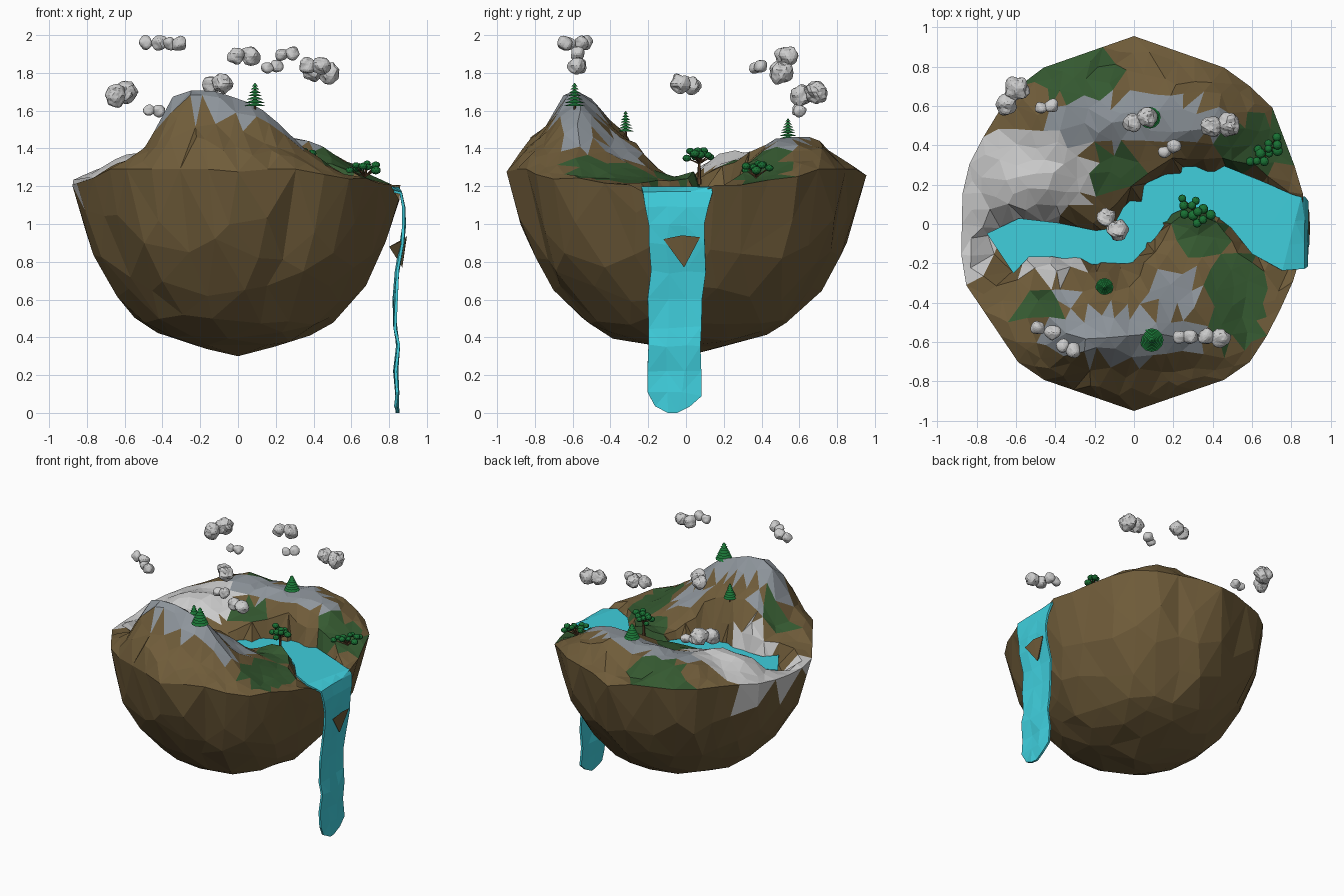
import bpy, bmesh, math, random
from mathutils import Vector, Matrix, noise
from mathutils.geometry import delaunay_2d_cdt

if "Cube" in bpy.data.objects:
    bpy.data.objects.remove(bpy.data.objects["Cube"])

random.seed(4)
R = random.uniform
N = 36

def mat(name, c):
    m = bpy.data.materials.new(name)
    m.diffuse_color = (*c, 1)
    m.use_nodes = True
    m.node_tree.nodes["Principled BSDF"].inputs["Base Color"].default_value = m.diffuse_color
    return m

EARTH = mat("earth", (0.16, 0.107, 0.042))
GRASS = mat("grass", (0.035, 0.10, 0.03))
ROCK = mat("rock", (0.27, 0.30, 0.33))
SNOW = mat("snow", (0.52, 0.52, 0.52))
WATER = mat("water", (0.05, 0.62, 0.72))
LEAF = mat("leaf", (0.01, 0.17, 0.035))
BARK = mat("bark", (0.12, 0.06, 0.025))

def finish(bm, name, mats=()):
    me = bpy.data.meshes.new(name)
    bm.to_mesh(me)
    bm.free()
    for m in mats:
        me.materials.append(m)
    ob = bpy.data.objects.new(name, me)
    bpy.context.collection.objects.link(ob)
    return ob

def lerp(pts, t):
    if t <= pts[0][0]:
        return pts[0][1]
    for (a, p), (b, q) in zip(pts, pts[1:]):
        if t <= b:
            return p + (q - p) * (t - a) / (b - a)
    return pts[-1][1]

# Plan outline of the island (corners, anticlockwise)
OUT = [(.86, .18), (.70, .60), (.50, .78), (0, .955), (-.53, .77), (-.72, .53), (-.87, .24), (-.88, -.27),
       (-.55, -.76), (0, -.95), (.55, -.76), (.70, -.53), (.85, -.2)]

def radius(p):
    """Distance to the outline in the direction of p."""
    d = p.normalized()
    for a, b in zip(OUT, OUT[1:] + OUT[:1]):
        a, b = Vector(a), Vector(b)
        ca, cb = a.x * d.y - a.y * d.x, d.x * b.y - d.y * b.x
        if ca >= -1e-9 and cb >= -1e-9:
            e = b - a
            return (a.x * e.y - a.y * e.x) / (d.x * e.y - d.y * e.x)
    return .88

# River course: x, y, half width
RIVER = [(-.68, -.15, .11), (-.56, -.07, .09), (-.4, -.08, .075), (-.2, -.12, .075),
         (-.06, -.11, .09), (.03, .01, .10), (.13, .13, .09), (.26, .19, .09),
         (.42, .18, .11), (.57, .1, .13), (.7, 0, .17), (.80, -.05, .18), (.9, -.05, .18)]

def bank(x, y):
    """Distance outside the river edge (negative = in the river)."""
    best = 9
    for a, b in zip(RIVER, RIVER[1:]):
        dx, dy = b[0] - a[0], b[1] - a[1]
        t = max(0, min(1, ((x - a[0]) * dx + (y - a[1]) * dy) / (dx * dx + dy * dy)))
        d = math.hypot(x - a[0] - t * dx, y - a[1] - t * dy)
        best = min(best, d - a[2] - t * (b[2] - a[2]))
    return best

# Ridge crests along x, and their cross-sections along y
FRONT = [(-.88, 1.2), (-.6, 1.34), (-.48, 1.42), (-.4, 1.61), (-.3, 1.73), (-.15, 1.72),
         (.1, 1.63), (.33, 1.43), (.55, 1.26), (.85, 1.2)]
BACK = [(-.85, 1.24), (-.4, 1.42), (0, 1.42), (.2, 1.47), (.42, 1.43), (.7, 1.25), (.85, 1.2)]
F_SEC = [(-.955, .1), (-.91, .32), (-.75, .57), (-.65, .92), (-.56, 1), (-.46, .8),
         (-.38, .6), (-.25, .46), (-.12, .15), (0, 0)]
B_SEC = [(0, 0), (.1, .25), (.2, .42), (.33, .62), (.42, .82), (.5, 1), (.62, 1), (.72, .85),
         (.79, .45), (.9, .42), (.96, .18)]

def height(x, y):
    base = 1.21
    z = base + (lerp(FRONT, x) - base) * lerp(F_SEC, y) + (lerp(BACK, x) - base) * lerp(B_SEC, y)
    z += 0.10 * math.exp(-((x + .53) / .24) ** 2 - ((y - .2) / .17) ** 2)
    z += 0.05 * math.exp(-((x - .3) / .15) ** 2 - ((y - .02) / .12) ** 2)
    z += 0.025 * noise.noise((x * 7, y * 7, 2))
    return min(z, 1.13 + 4 * max(0, bank(x, y)))

def spot(c, cx, cy, rx, ry):
    return ((c.x - cx) / rx) ** 2 + ((c.y - cy) / ry) ** 2 < 1

GREEN = [(-.3, .76, .25, .13), (.6, .4, .2, .14), (-.1, .28, .14, .1), (.22, .08, .14, .12),
         (.52, -.38, .16, .25), (-.48, -.42, .12, .09), (.36, -.06, .12, .12)]

def ground(c, n):
    if c.z > 1.08 and (spot(c, -.58, .24, .38, .26) or spot(c, -.8, -.05, .1, .25)
                       or spot(c, -.42, -.2, .18, .08)):
        return 3
    if n.z < .25:
        return 0
    if spot(c, -.05, -.57, .43, .13) or spot(c, .02, .52, .45, .13) or spot(c, .2, -.35, .15, .1) \
            or spot(c, -.35, -.36, .06, .06):
        return 2
    return 1 if any(spot(c, *g) for g in GREEN) else 0

def disc(step, extra=()):
    """Irregular triangulation of the unit disc."""
    pts = [Vector((math.cos(2 * math.pi * i / N), math.sin(2 * math.pi * i / N))) for i in range(N)]
    pts += extra
    k = int(1 / step) + 1
    for i in range(-k, k + 1):
        for j in range(-k, k + 1):
            p = Vector(((i + (j % 2) / 2) * step + R(-.28, .28) * step, j * step * .9 + R(-.28, .28) * step))
            if p.length < 1 - step * .4 and all((p - e).length > step * .5 for e in extra):
                pts.append(p)
    v, _, f, orig, _, _ = delaunay_2d_cdt(pts, [], [], 0, 1e-5)
    return v, f, [min(o) < N for o in orig]

# Floating island: terrain on top, rounded rock below
bm = bmesh.new()
extra = [Vector((.945 * math.cos(a), .945 * math.sin(a))) for a in (2 * math.pi * (i + .5) / N for i in range(N))]
for a, b in zip(RIVER[:-1], RIVER[1:]):
    d = Vector((b[0] - a[0], b[1] - a[1])).normalized()
    for s in (-1, 1):
        for off in (0, .05):
            w = s * (a[2] + off)
            p = Vector((a[0] - d.y * w, a[1] + d.x * w))
            p = p / radius(p)
            if p.length < .9:
                extra.append(p)
v, f, rim = disc(.1, extra)
vs = []
for p, r in zip(v, rim):
    q = p * radius(p)
    z = height(q.x, q.y)
    vs.append(bm.verts.new((q.x, q.y, min(z, 1.29) if r else z)))
for t in f:
    bm.faces.new([vs[i] for i in t])
RAD = [(0, 0), (.3, .42), (.5, .62), (.7, .84), (.85, .95), (.95, .995), (1, 1)]
DEP = [(0, .30), (.3, .39), (.5, .49), (.7, .74), (.85, .96), (.95, 1.1), (1, 1.2)]
v, f, rim = disc(.17, [Vector((0, 0))])
vs = []
for p, r in zip(v, rim):
    s = p.length
    q = p * radius(p) if s > 1e-4 else p.copy()
    if r:
        z = min(height(q.x, q.y), 1.29)
    else:
        q *= lerp(RAD, s) / max(s, 1e-4) * R(.97, 1.01)
        z = lerp(DEP, s) + R(-.02, .02) * s
    vs.append(bm.verts.new((q.x, q.y, z)))
for t in f:
    bm.faces.new([vs[i] for i in reversed(t)])
bmesh.ops.remove_doubles(bm, verts=bm.verts, dist=1e-4)
bmesh.ops.recalc_face_normals(bm, faces=bm.faces)
for fc in bm.faces:
    fc.material_index = ground(fc.calc_center_median(), fc.normal)
finish(bm, "island", (EARTH, GRASS, ROCK, SNOW))

# River surface running into the waterfall
bm = bmesh.new()
rows = []
for i, (x, y, w) in enumerate(RIVER[:-1]):
    a, b = RIVER[max(i - 1, 0)], RIVER[i + 1]
    d = Vector((b[0] - a[0], b[1] - a[1])).normalized()
    w += .012
    rows.append([Vector((x - d.y * w * t, y + d.x * w * t, 1.19)) for t in (-1, -.3, .35, 1)])
FALL = [(.862, -.045, 1.165, .185), (.877, -.05, 1.09, .165), (.88, -.055, 1.0, .15), (.868, -.055, .9, .145),
        (.84, -.05, .75, .145), (.832, -.05, .6, .145), (.835, -.05, .45, .14), (.85, -.055, .35, .14),
        (.835, -.06, .22, .14), (.84, -.06, .1, .14), (.84, -.08, .03, .09)]
for k, (x, y, z, w) in enumerate(FALL):
    j = .012 if k > 1 else .003
    rows.append([Vector((x + R(-j, j) * .6, y + w * t + R(-j, j), z + R(-j, j))) for t in (-1, -.3, .35, 1)])
for p in rows[-1]:
    p.z = .035
rows[-1][1].z = rows[-1][2].z = 0
grid = [[bm.verts.new(p) for p in r] for r in rows]
for r0, r1 in zip(grid, grid[1:]):
    for j in range(3):
        bm.faces.new((r0[j], r1[j], r1[j + 1], r0[j + 1]))
bmesh.ops.triangulate(bm, faces=bm.faces)
water = finish(bm, "river_and_waterfall", (WATER,))
sol = water.modifiers.new("thickness", 'SOLIDIFY')
sol.thickness, sol.offset = .015, 0

# Rock poking through the waterfall
bm = bmesh.new()
q = [bm.verts.new(p) for p in ((.89, -.12, .92), (.89, .075, .93), (.87, -.01, .77), (.895, -.02, .94), (.8, -.02, .88))]
for t in ((0, 2, 3), (2, 1, 3), (1, 0, 3), (0, 4, 2), (2, 4, 1), (1, 4, 0)):
    bm.faces.new([q[i] for i in t])
finish(bm, "fall_rock", (EARTH,))

def cone(bm, a, b, r1, r2, seg, mi):
    a, b = Vector(a), Vector(b)
    m = Matrix.Translation((a + b) / 2) @ (b - a).to_track_quat('Z', 'Y').to_matrix().to_4x4()
    g = bmesh.ops.create_cone(bm, cap_ends=True, segments=seg, radius1=r1, radius2=r2, depth=(b - a).length, matrix=m)
    for fc in {fc for vv in g['verts'] for fc in vv.link_faces}:
        fc.material_index = mi

# Pines: trunk and stacked skirts
for k, (x, y, z, h, r) in enumerate([(.09, -.59, 1.59, .17, .06), (-.15, -.32, 1.46, .15, .045), (.08, .54, 1.42, .15, .055)]):
    bm = bmesh.new()
    cone(bm, (x, y, z - .05), (x, y, z + h * .9), .008, .004, 6, 0)
    for i in range(7):
        t = i / 7
        zb = z + h * (.2 + .72 * t)
        cone(bm, (x, y, zb), (x, y, zb + h * .1), r * (1 - t * .85), r * .15 * (1 - t), 12, 1)
    finish(bm, f"pine_{k}", (BARK, LEAF))

# Broad trees: trunk, branches and leaf clumps
for k, (x, y, z, w, d, ang) in enumerate([(.31, .07, 1.26, .1, .06, -.5), (.67, .37, 1.19, .11, .045, .75)]):
    bm = bmesh.new()
    fork = Vector((x, y, z + .06))
    cone(bm, (x, y, z - .05), fork, .012, .007, 6, 0)
    for i in range(11):
        a, rr = i * 2.4, math.sqrt((i + .3) / 11)
        u, s = w * rr * math.cos(a), d * rr * math.sin(a)
        c = Vector((x + u * math.cos(ang) - s * math.sin(ang), y + u * math.sin(ang) + s * math.cos(ang),
                    z + .135 - .035 * rr + R(-.015, .015)))
        cone(bm, fork, c, .005, .003, 5, 0)
        g = bmesh.ops.create_icosphere(bm, subdivisions=2, radius=R(.02, .029),
                                       matrix=Matrix.Translation(c) @ Matrix.Diagonal((1, 1, .8, 1)))
        for fc in {fc for vv in g['verts'] for fc in vv.link_faces}:
            fc.material_index = 1
    finish(bm, f"broad_tree_{k}", (BARK, LEAF))

# Clouds: centre, half length, heading, thickness, rise along the length
CLOUDS = [(-.45, -.54, 1.96, .085, -.3, .037, 0), (-.335, -.63, 1.955, .06, -.4, .037, 0),
          (.03, .53, 1.89, .085, .4, .048, 0), (.26, -.575, 1.9, .06, 0, .035, .01),
          (.18, .38, 1.83, .06, .6, .033, .01), (.405, -.575, 1.84, .075, -.1, .045, 0),
          (.44, .5, 1.805, .09, .1, .055, -.01), (-.11, 0, 1.74, .09, -.8, .05, .01),
          (-.62, .65, 1.69, .1, 1.0, .058, .02), (-.445, .595, 1.6, .06, .2, .032, 0)]
for k, (x, y, z, L, ang, th, rise) in enumerate(CLOUDS):
    bm = bmesh.new()
    for t, s in ((-.5, .95), (.45, 1.05)):
        c = Vector((x + L * t * math.cos(ang), y + L * t * math.sin(ang), z + rise * t))
        g = bmesh.ops.create_icosphere(bm, subdivisions=3, radius=th * s, matrix=Matrix.Translation(c))
        for vv in g['verts']:
            vv.co = c + (vv.co - c) * (1 + .3 * noise.noise(vv.co * 28))
    finish(bm, f"cloud_{k}")
